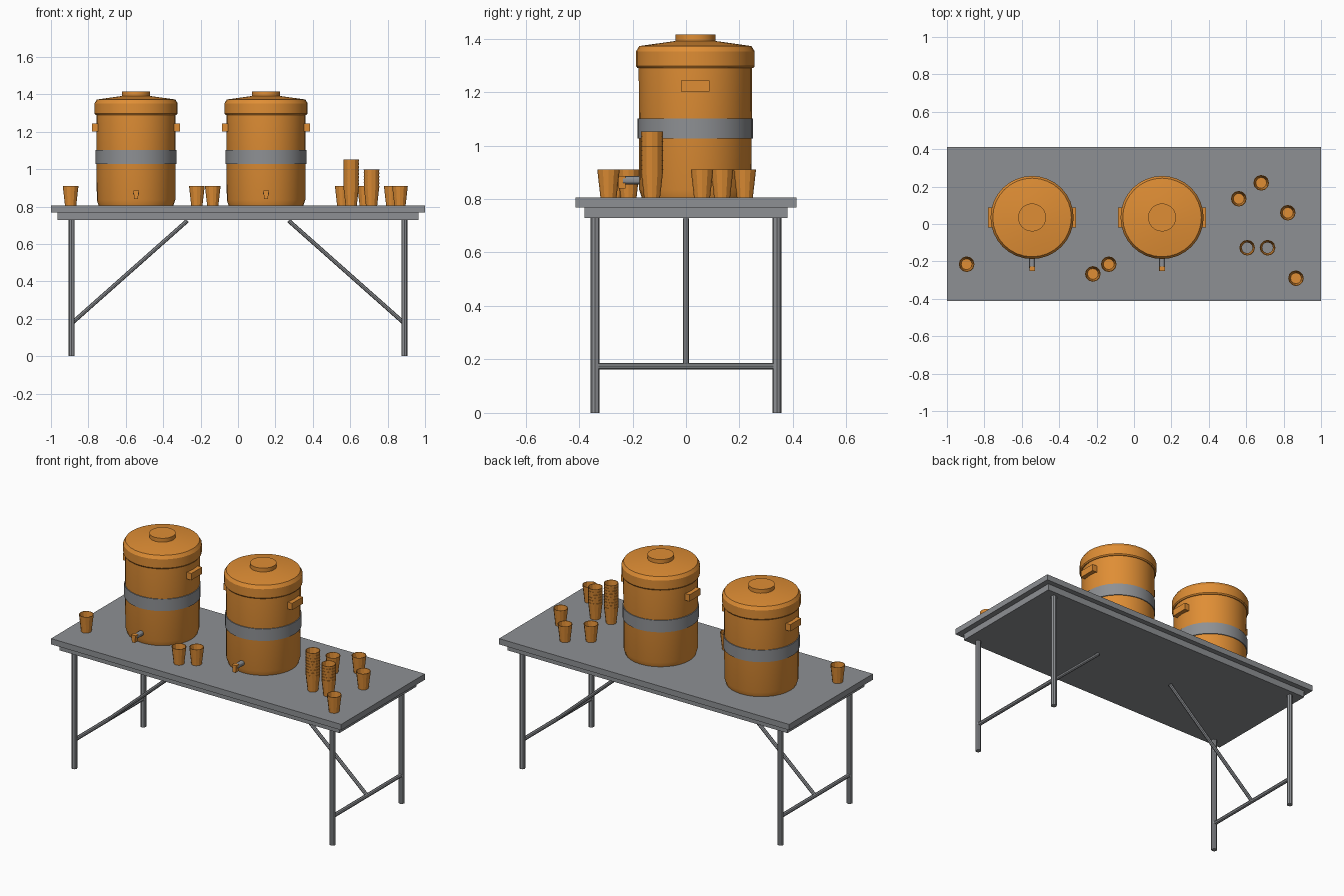
import bpy, bmesh, math
from mathutils import Vector, Matrix

cube = bpy.data.objects.get("Cube")
if cube:
    bpy.data.objects.remove(cube, do_unlink=True)


def material(name, rgb):
    m = bpy.data.materials.new(name)
    m.use_nodes = True
    m.diffuse_color = (*rgb, 1)
    m.node_tree.nodes["Principled BSDF"].inputs["Base Color"].default_value = (*rgb, 1)
    return m


ORANGE = material("orange plastic", (0.74, 0.27, 0.035))
GREY = material("grey metal", (0.27, 0.28, 0.295))


def finish(bm, name, mat, smooth=False, normals=True):
    if normals:
        bmesh.ops.recalc_face_normals(bm, faces=bm.faces)
    if smooth:
        for f in bm.faces:
            f.smooth = True
        for e in bm.edges:
            e.smooth = len(e.link_faces) == 2 and e.calc_face_angle(0) < math.radians(30)
    me = bpy.data.meshes.new(name)
    bm.to_mesh(me)
    bm.free()
    me.materials.append(mat)
    ob = bpy.data.objects.new(name, me)
    bpy.context.collection.objects.link(ob)
    return ob


def box(name, centre, size, mat):
    bm = bmesh.new()
    bmesh.ops.create_cube(bm, size=1)
    bmesh.ops.scale(bm, vec=size, verts=bm.verts)
    bmesh.ops.translate(bm, vec=centre, verts=bm.verts)
    return finish(bm, name, mat)


def rod(name, a, b, radius, mat, sides=8):
    a, b = Vector(a), Vector(b)
    bm = bmesh.new()
    turn = (b - a).to_track_quat('Z', 'Y').to_matrix().to_4x4()
    bmesh.ops.create_cone(bm, cap_ends=True, segments=sides, radius1=radius,
                          radius2=radius, depth=(b - a).length,
                          matrix=Matrix.Translation((a + b) / 2) @ turn)
    return finish(bm, name, mat, smooth=sides > 8)


def add_lathe(bm, profile, sides, bottom=True, top=True):
    """Turn a list of (radius, height) points round the z axis."""
    rings = []
    for r, z in profile:
        angles = [math.tau * i / sides for i in range(sides)]
        rings.append([bm.verts.new((r * math.cos(t), r * math.sin(t), z)) for t in angles])
    for low, high in zip(rings, rings[1:]):
        for i in range(sides):
            j = (i + 1) % sides
            bm.faces.new((low[i], low[j], high[j], high[i]))
    if bottom:
        bm.faces.new(rings[0][::-1])
    if top:
        bm.faces.new(rings[-1])


def lathe(name, place, profile, sides, mat):
    bm = bmesh.new()
    add_lathe(bm, profile, sides)
    bmesh.ops.translate(bm, vec=place, verts=bm.verts)
    return finish(bm, name, mat, smooth=True)


# Folding table
TOP = 0.805
box("table_top", (0, 0, 0.787), (2, 0.825, 0.036), GREY)
box("table_apron", (0, 0, 0.75), (1.93, 0.76, 0.042), GREY)
for sx, side in ((1, "left"), (-1, "right")):
    x = 0.89 * sx
    for y, end in ((-0.34, "front"), (0.34, "back")):
        rod(f"{end}_{side}_leg", (x, y, 0), (x, y, 0.735), 0.017, GREY)
    rod(f"{side}_crossbar", (x, -0.34, 0.175), (x, 0.34, 0.175), 0.012, GREY)
    rod(f"{side}_brace", (x, 0, 0.175), (0.27 * sx, 0, 0.725), 0.011, GREY)


# Drink coolers
def cooler(label, x, y=0.035):
    base = (x, y, TOP)
    lathe(f"{label}_cooler_body", base,
          [(0.2, 0), (0.21, 0.03), (0.212, 0.5)], 32, ORANGE)
    lathe(f"{label}_cooler_band", base, [(0.216, 0.222), (0.216, 0.296)], 32, GREY)
    lathe(f"{label}_cooler_lid", base,
          [(0.217, 0.485), (0.222, 0.492), (0.222, 0.547), (0.21, 0.567), (0.075, 0.586)],
          32, ORANGE)
    lathe(f"{label}_cooler_knob", base, [(0.075, 0.58), (0.075, 0.61)], 24, ORANGE)
    for sx, side in ((1, "left"), (-1, "right")):
        box(f"{label}_cooler_{side}_handle", (x + 0.218 * sx, y, 1.223),
            (0.036, 0.106, 0.042), ORANGE)
    rod(f"{label}_cooler_spout", (x, -0.16, 0.87), (x, -0.235, 0.87), 0.016, GREY, 12)
    tap = box(f"{label}_cooler_tap", (x, -0.239, 0.863), (0.03, 0.026, 0.046), ORANGE)
    for v in tap.data.vertices:
        if v.co.z < 0.86:
            v.co.x = x + (v.co.x - x) * 0.65


cooler("right", -0.545)
cooler("left", 0.15)


# Cups, single and nested in stacks
def cups(name, x, y, count=1):
    bm = bmesh.new()
    for i in range(count):
        z = TOP + 0.0178 * i
        wall = [(0.03, z), (0.042, z + 0.105), (0.039, z + 0.105), (0.029, z + 0.004)]
        add_lathe(bm, wall, 12, bottom=False, top=count == 1)
    bmesh.ops.translate(bm, vec=(x, y, 0), verts=bm.verts)
    return finish(bm, name, ORANGE, normals=False)


places = [(-0.895, -0.215), (-0.22, -0.267), (-0.135, -0.215), (0.56, 0.135),
          (0.68, 0.22), (0.822, 0.06), (0.866, -0.29)]
for n, (x, y) in enumerate(places, 1):
    cups(f"cup_{n}", x, y)
cups("tall_cup_stack", 0.605, -0.127, 9)
cups("short_cup_stack", 0.714, -0.127, 6)
